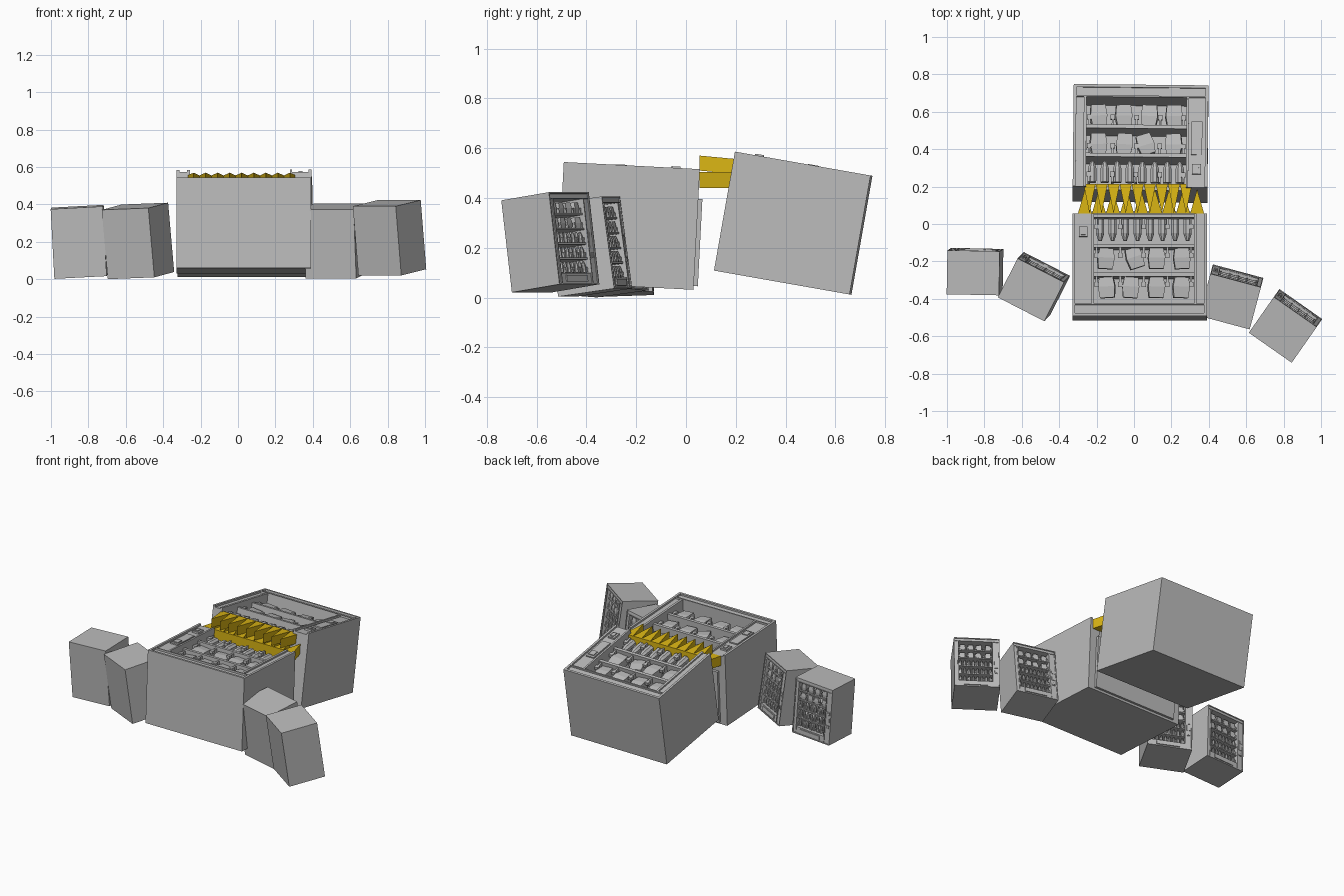
import bpy, bmesh, math, random
from mathutils import Matrix, Vector

random.seed(4)
if "Cube" in bpy.data.objects:
    bpy.data.objects.remove(bpy.data.objects["Cube"])


def material(name, rgb):
    m = bpy.data.materials.new(name)
    m.use_nodes = True
    m.diffuse_color = (*rgb, 1)
    m.node_tree.nodes["Principled BSDF"].inputs["Base Color"].default_value = (*rgb, 1)
    return m


GREY = material("grey metal", (0.5, 0.5, 0.5))
YELLOW = material("yellow teeth", (0.7, 0.46, 0.007))


def rot(deg, axis):
    return Matrix.Rotation(math.radians(deg), 4, axis)


def finish(name, bm, matrix, mat=GREY):
    bmesh.ops.recalc_face_normals(bm, faces=bm.faces)
    mesh = bpy.data.meshes.new(name)
    bm.to_mesh(mesh)
    bm.free()
    mesh.materials.append(mat)
    ob = bpy.data.objects.new(name, mesh)
    ob.matrix_world = matrix
    bpy.context.collection.objects.link(ob)


def box(bm, x0, x1, y0, y1, z0, z1):
    centre = Matrix.Translation(((x0 + x1) / 2, (y0 + y1) / 2, (z0 + z1) / 2))
    size = Matrix.Diagonal((x1 - x0, y1 - y0, z1 - z0, 1))
    bmesh.ops.create_cube(bm, size=1, matrix=centre @ size)


def frustum(bm, matrix, y0, y1, r0, r1, sides, flat=1.0):
    """Tapered upright piece along local y, squashed in depth by flat."""
    turn = rot(-90, 'X') @ rot(180 / sides, 'Z')
    m = matrix @ Matrix.Translation((0, (y0 + y1) / 2, 0)) @ Matrix.Diagonal((1, 1, flat, 1)) @ turn
    bmesh.ops.create_cone(bm, cap_ends=True, segments=sides, radius1=r0, radius2=r1,
                          depth=y1 - y0, matrix=m)


# Machine frame: x across, y towards the header, z out of the front
W, HEAD, PITCH, INNER, LIP = 0.36, 0.067, 0.155, 0.27, 0.012
LEFT, RIGHT = -0.29, 0.245


def snack_bag(bm, x, y, lean):
    m = Matrix.Translation((x, y, -0.08)) @ rot(lean, 'Z') @ rot(random.uniform(-8, 8), 'Y')
    frustum(bm, m, 0, 0.05, 0.052, 0.064, 4, 0.7)
    frustum(bm, m, 0.05, 0.11, 0.064, 0.054, 4, 0.7)


def bottle(bm, x, y):
    m = Matrix.Translation((x, y, -0.07))
    frustum(bm, m, 0, 0.075, 0.024, 0.024, 8)
    frustum(bm, m, 0.075, 0.115, 0.024, 0.01, 8)


def machine(name, matrix, h, d, rows, open_end):
    top, low = h / 2, -h / 2
    window_top = top - HEAD
    window_low = window_top - rows * PITCH

    # Hollow cabinet with a thin raised rim
    bm = bmesh.new()
    box(bm, -W, W, low, top, -d, -INNER)
    box(bm, -W, LEFT, low, top, -INNER, -LIP)
    box(bm, RIGHT, W, low, top, -INNER, -LIP)
    box(bm, LEFT, RIGHT, window_top, top, -INNER, -LIP)
    box(bm, LEFT, RIGHT, low, window_low, -INNER, -0.11 if open_end else -LIP)
    for s in (-1, 1):
        box(bm, min(s * W, s * (W - 0.015)), max(s * W, s * (W - 0.015)), low, top, -LIP, 0)
    box(bm, -W + 0.015, W - 0.015, top - 0.015, top, -LIP, 0)
    box(bm, -W + 0.015, W - 0.015, window_top, window_top + 0.008, -LIP, 0)
    box(bm, LEFT - 0.015, LEFT, low, window_top, -LIP, -0.002)
    box(bm, RIGHT, RIGHT + 0.012, low, window_top, -LIP, 0)
    if not open_end:
        box(bm, -W + 0.015, W - 0.015, low, low + 0.015, -LIP, 0)
    finish(name + "_cabinet", bm, matrix)

    # Keypad, coin slot and collection flap
    bm = bmesh.new()
    box(bm, 0.272, 0.33, -0.1, 0.08, -LIP, -0.004)
    box(bm, 0.282, 0.32, 0.02, 0.065, -0.004, 0.002)
    box(bm, 0.278, 0.325, -0.205, -0.15, -LIP, 0)
    box(bm, 0.29, 0.313, -0.195, -0.16, 0, 0.006)
    if not open_end:
        box(bm, LEFT + 0.08, RIGHT - 0.08, low + 0.03, window_low - 0.02, -LIP, 0.002)
    finish(name + "_controls", bm, matrix)

    # Shelves with low dividers
    bm = bmesh.new()
    for r in range(1, rows + 1):
        y = window_top - r * PITCH
        if r < rows:
            box(bm, LEFT, RIGHT, y - 0.01, y + 0.01, -INNER, -0.03)
        for k in range(5):
            x = LEFT + 0.015 + k * (RIGHT - LEFT - 0.03) / 4
            box(bm, x - 0.006, x + 0.006, y + 0.01, y + 0.05, -0.2, -0.04)
            box(bm, x - 0.012, x + 0.012, y + 0.04, y + 0.065, -0.06, -0.04)
    finish(name + "_shelves", bm, matrix)

    # Bags on the upper two rows, bottles below
    bm = bmesh.new()
    for r in range(rows):
        y = window_top - (r + 1) * PITCH + 0.012
        count = 4 if r < 2 else 8
        for k in range(count):
            x = LEFT + (k + 0.5) * (RIGHT - LEFT) / count
            if r < 2:
                snack_bag(bm, x, y, 18 if (r, k) == (1, 2) else random.uniform(-4, 4))
            else:
                bottle(bm, x, y)
    finish(name + "_snacks", bm, matrix)


# Two large machines lying open side up, mouth ends together
lower = Matrix.Translation((0.03, -0.2175, 0.53)) @ rot(-3, 'X') @ rot(180, 'Z')
upper = Matrix.Translation((0.035, 0.4725, 0.5375)) @ rot(-10, 'X') @ rot(-0.6, 'Z')
machine("lower_jaw", lower, 0.547, 0.485, 3, True)
machine("upper_jaw", upper, 0.553, 0.485, 3, True)

# Raised plate on the mouth end of the lower jaw
bm = bmesh.new()
box(bm, -0.31, 0.31, -0.29, -0.2735, -0.47, -0.12)
finish("lower_jaw_end_plate", bm, lower)

# Four small upright machines as limbs: position, yaw, lean, roll
upright = Matrix(((-1, 0, 0, 0), (0, 0, 1, 0), (0, 1, 0, 0), (0, 0, 0, 1)))
SCALE = 0.28 / 0.72
limbs = {
    "right_outer_limb": ((-0.85, -0.255, 0.2), -1, 2, -3),
    "right_inner_limb": ((-0.535, -0.335, 0.205), -27, 7, -2),
    "left_inner_limb": ((0.52, -0.39, 0.205), -15, 8, 0),
    "left_outer_limb": ((0.81, -0.545, 0.222), -35, 8, 0),
}
for name, (place, yaw, lean, roll) in limbs.items():
    m = (Matrix.Translation(place) @ rot(yaw, 'Z') @ rot(lean, 'X') @ rot(roll, 'Y')
         @ upright @ Matrix.Translation((0, 0, 0.118)) @ Matrix.Scale(SCALE, 4))
    machine(name, m, 0.96, 0.605, 5, False)


# Rows of wedge teeth
def teeth(name, x0, x1, count, base_y, tip_y, base_z, tip_z, thick):
    bm = bmesh.new()
    step = (x1 - x0) / count
    for k in range(count):
        x = x0 + k * step
        corners = [(x, base_y, base_z), (x + step, base_y, base_z), (x + step / 2, tip_y, tip_z)]
        face = bm.faces.new([bm.verts.new(c) for c in corners])
        new = bmesh.ops.extrude_face_region(bm, geom=[face])["geom"]
        bmesh.ops.translate(bm, vec=Vector((0, 0, thick)),
                            verts=[v for v in new if isinstance(v, bmesh.types.BMVert)])
    finish(name, bm, Matrix(), YELLOW)


teeth("lower_teeth", -0.3, 0.375, 9, 0.055, 0.185, 0.44, 0.44, 0.065)
teeth("upper_teeth", -0.27, 0.31, 9, 0.215, 0.055, 0.495, 0.51, 0.06)
